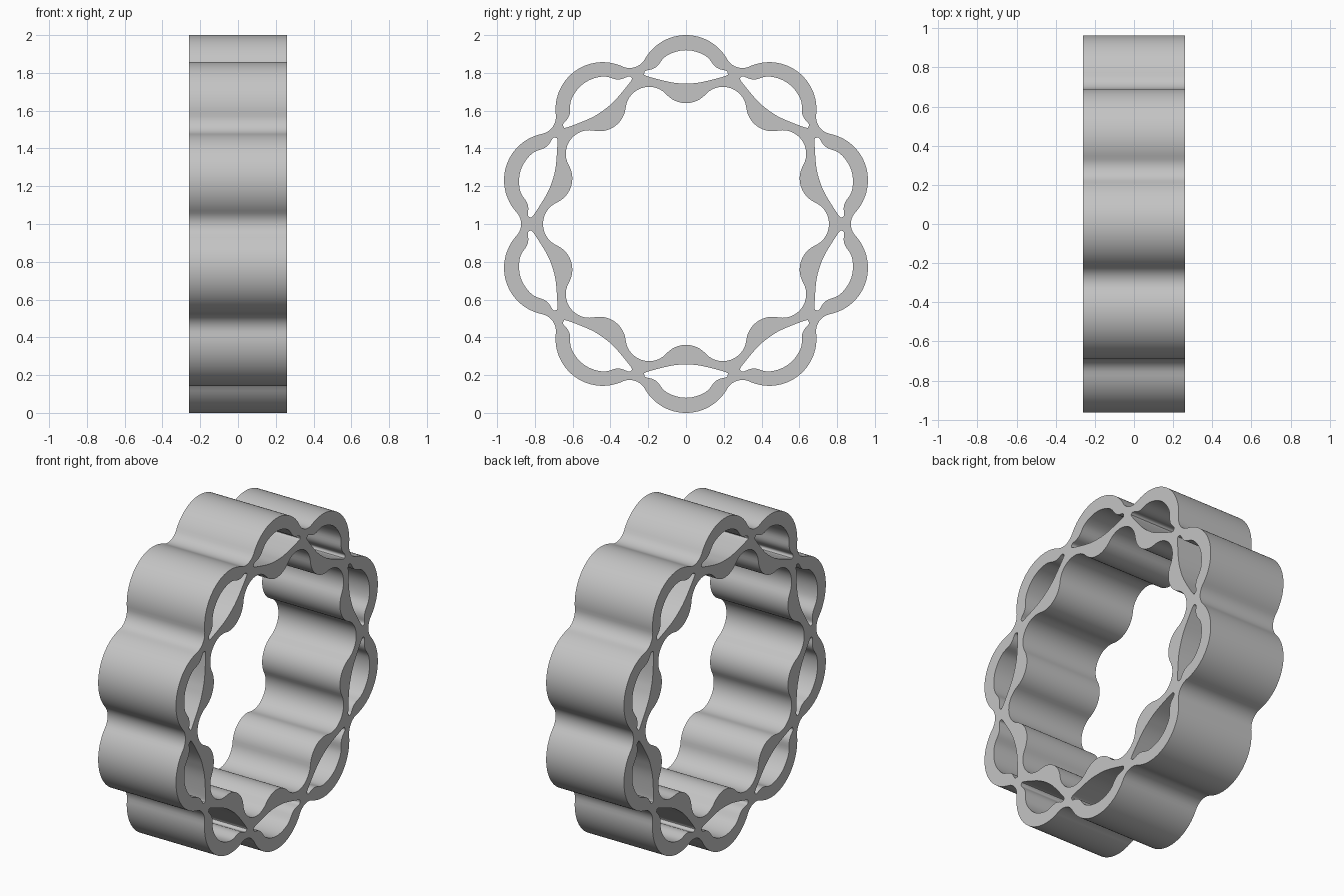
import bpy, bmesh
from math import sin, cos, sqrt, radians, pi
from mathutils import Vector, Matrix

cube = bpy.data.objects.get("Cube")
if cube:
    bpy.data.objects.remove(cube, do_unlink=True)

LOBES = 10
HALF = pi / LOBES
DEPTH = 0.52
STEPS = 20


def scallop(centre, radius, valley, side):
    """Closed wavy outline: round lobes joined by tangent valley arcs.
    side is 1 for lobes pointing outward, -1 for inward."""
    cx, cy = centre * cos(HALF) - valley, centre * sin(HALF)
    f = (cx * cx + cy * cy - radius ** 2) / (2 * (radius + side * cx))
    d = valley + side * f
    c = Vector((0, centre))
    v = Vector((sin(HALF), cos(HALF))) * d
    p = c + (v - c) * radius / (radius + f)
    switch = p.angle(Vector((0, 1)))

    def reach(a):
        if a < switch:
            return centre * cos(a) + side * sqrt(max(0, radius ** 2 - (centre * sin(a)) ** 2))
        b = HALF - a
        return d * cos(b) - side * sqrt(max(0, f * f - (d * sin(b)) ** 2))

    points = []
    for i in range(LOBES * 2 * STEPS):
        lobe, k = divmod(i, 2 * STEPS)
        off = (k - STEPS) / STEPS * HALF
        a = lobe * 2 * HALF + off
        points.append(Vector((sin(a), cos(a))) * reach(abs(off)))
    return points


def smooth_loop(points, n=4):
    """Closed Catmull-Rom curve through the points."""
    out = []
    for i in range(len(points)):
        a, b, c, d = (points[(i + j) % len(points)] for j in (-1, 0, 1, 2))
        for k in range(n):
            t = k / n
            out.append(0.5 * (2 * b + (c - a) * t + (2 * a - 5 * b + 4 * c - d) * t ** 2
                              + (3 * b - a - 3 * c + d) * t ** 3))
    return out


# Half outline of one pocket, mirrored to a full loop
half = [Vector(p) for p in ((0.06, 0.91), (0.113, 0.883), (0.15, 0.838), (0.178, 0.82),
                            (0.213, 0.811), (0.221, 0.797), (0.21, 0.784),
                            (0.11, 0.757), (0.05, 0.746))]
mirrored = [Vector((-p.x, p.y)) for p in reversed(half)]
pocket = smooth_loop([Vector((0, 0.92))] + half + [Vector((0, 0.744))] + mirrored)

# Ring section: outer outline, inner outline and ten pockets
loops = [scallop(0.75, 0.25, 0.873, 1), scallop(0.78, 0.14, 0.757, -1)]
for i in range(LOBES):
    turn = Matrix.Rotation(2 * HALF * i, 2)
    loops.append([turn @ p for p in pocket])

section = bpy.data.curves.new("ring_section", 'CURVE')
section.dimensions = '2D'
section.fill_mode = 'BOTH'
section.extrude = DEPTH / 2
for loop in loops:
    spline = section.splines.new('POLY')
    spline.points.add(len(loop) - 1)
    spline.use_cyclic_u = True
    for point, p in zip(spline.points, loop):
        point.co = (p.x, p.y, 0, 1)

# Extruded ring, turned so that its axis runs along x
ring = bpy.data.objects.new("scalloped_ring", section)
bpy.context.collection.objects.link(ring)
bpy.ops.object.select_all(action='DESELECT')
ring.select_set(True)
bpy.context.view_layer.objects.active = ring
bpy.ops.object.convert(target='MESH')
ring = bpy.context.object
bm = bmesh.new()
bm.from_mesh(ring.data)
bmesh.ops.remove_doubles(bm, verts=bm.verts, dist=0.00005)
axes = Matrix(((0, 0, 1, 0), (1, 0, 0, 0), (0, 1, 0, 1), (0, 0, 0, 1)))
bmesh.ops.transform(bm, matrix=axes, verts=bm.verts)
bmesh.ops.recalc_face_normals(bm, faces=bm.faces)
bm.to_mesh(ring.data)
bm.free()

grey = bpy.data.materials.new("light_grey")
grey.use_nodes = True
colour = (0.55, 0.55, 0.55, 1)
grey.diffuse_color = colour
grey.node_tree.nodes["Principled BSDF"].inputs["Base Color"].default_value = colour
ring.data.materials.clear()
ring.data.materials.append(grey)
bpy.ops.object.shade_smooth_by_angle(angle=radians(40))
